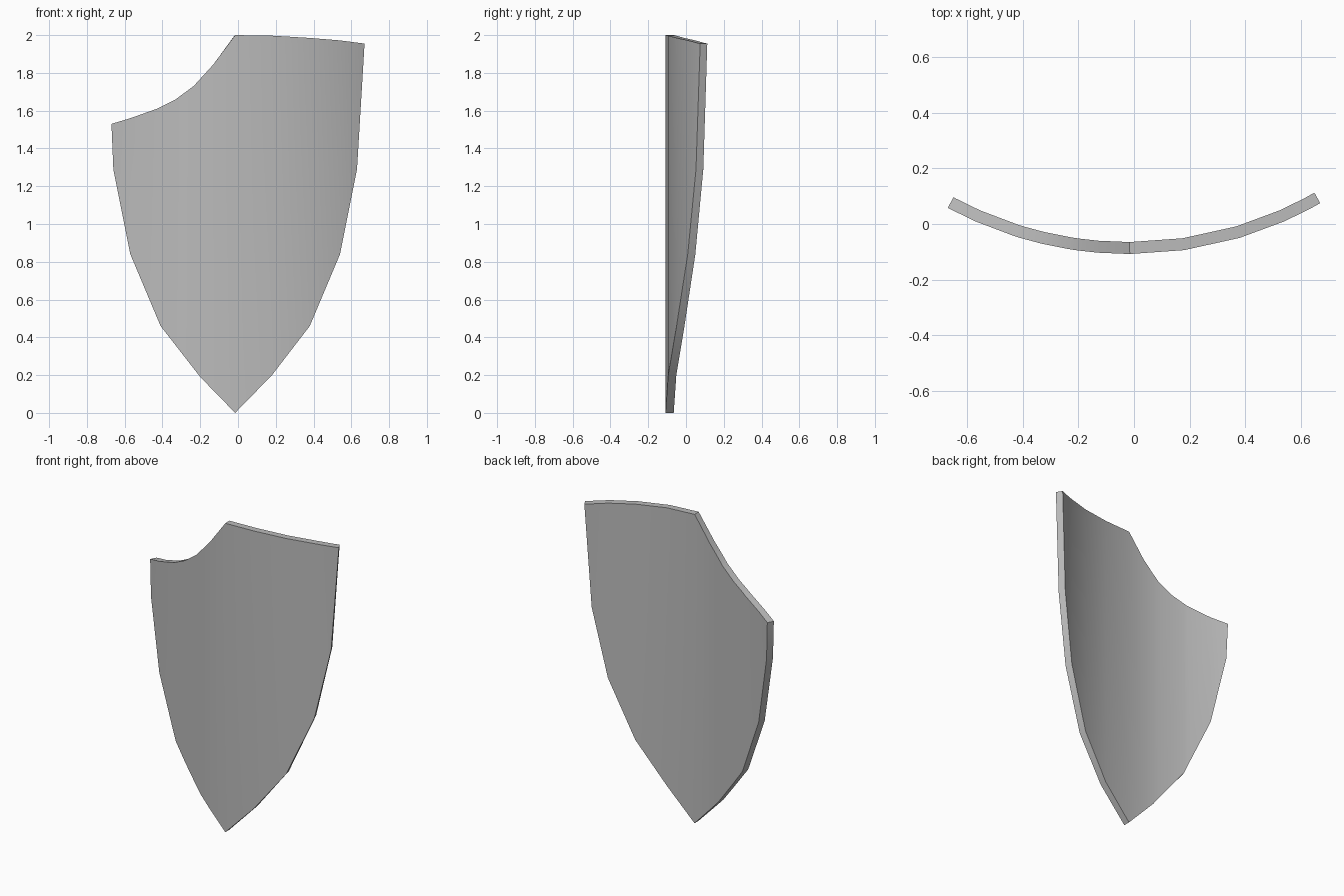
import bpy, bmesh, math

cube = bpy.data.objects.get("Cube")
if cube:
    bpy.data.objects.remove(cube, do_unlink=True)

CENTRE_X, FRONT_Y = -0.015, -0.108   # foremost line of the curved plate
RADIUS, THICKNESS = 1.373, 0.043

steel = bpy.data.materials.new("plain_grey")
steel.use_nodes = True
grey = (0.5, 0.5, 0.5, 1)
steel.diffuse_color = grey
steel.node_tree.nodes["Principled BSDF"].inputs["Base Color"].default_value = grey

# Flat outline (x, z), counterclockwise from the bottom tip
right_side = [(-0.015, 0), (0.18, 0.2), (0.38, 0.46), (0.54, 0.84), (0.63, 1.29)]
top_edge = [(0.67, 1.955), (0.54, 1.972), (0.38, 1.985), (0.18, 1.997), (-0.015, 2)]
notch = [(-0.13, 1.845), (-0.235, 1.73), (-0.33, 1.66), (-0.43, 1.61), (-0.57, 1.56)]
left_side = [(-0.67, 1.53), (-0.66, 1.29), (-0.57, 0.84), (-0.41, 0.46), (-0.2, 0.19)]
outline = right_side + top_edge + notch + left_side

# Shield plate: cut the outline into columns, then bend it round an upright axis
bm = bmesh.new()
bm.faces.new([bm.verts.new((x, 0, z)) for x, z in outline])
for x in sorted({p[0] for p in outline})[1:-1]:
    bmesh.ops.bisect_plane(bm, geom=bm.verts[:] + bm.edges[:] + bm.faces[:],
                           dist=0.0001, plane_co=(x, 0, 0), plane_no=(1, 0, 0))
for v in bm.verts:
    v.co.y = FRONT_Y + RADIUS - math.sqrt(RADIUS ** 2 - (v.co.x - CENTRE_X) ** 2)
mesh = bpy.data.meshes.new("shield_plate")
bm.to_mesh(mesh)
bm.free()
mesh.materials.append(steel)
shield = bpy.data.objects.new("shield_plate", mesh)
bpy.context.collection.objects.link(shield)

# Thickness behind the front face
solid = shield.modifiers.new("thickness", 'SOLIDIFY')
solid.thickness = THICKNESS
solid.offset = -1

bpy.context.view_layer.objects.active = shield
shield.select_set(True)
bpy.ops.object.modifier_apply(modifier=solid.name)
bpy.ops.object.shade_smooth_by_angle(angle=math.radians(30))
